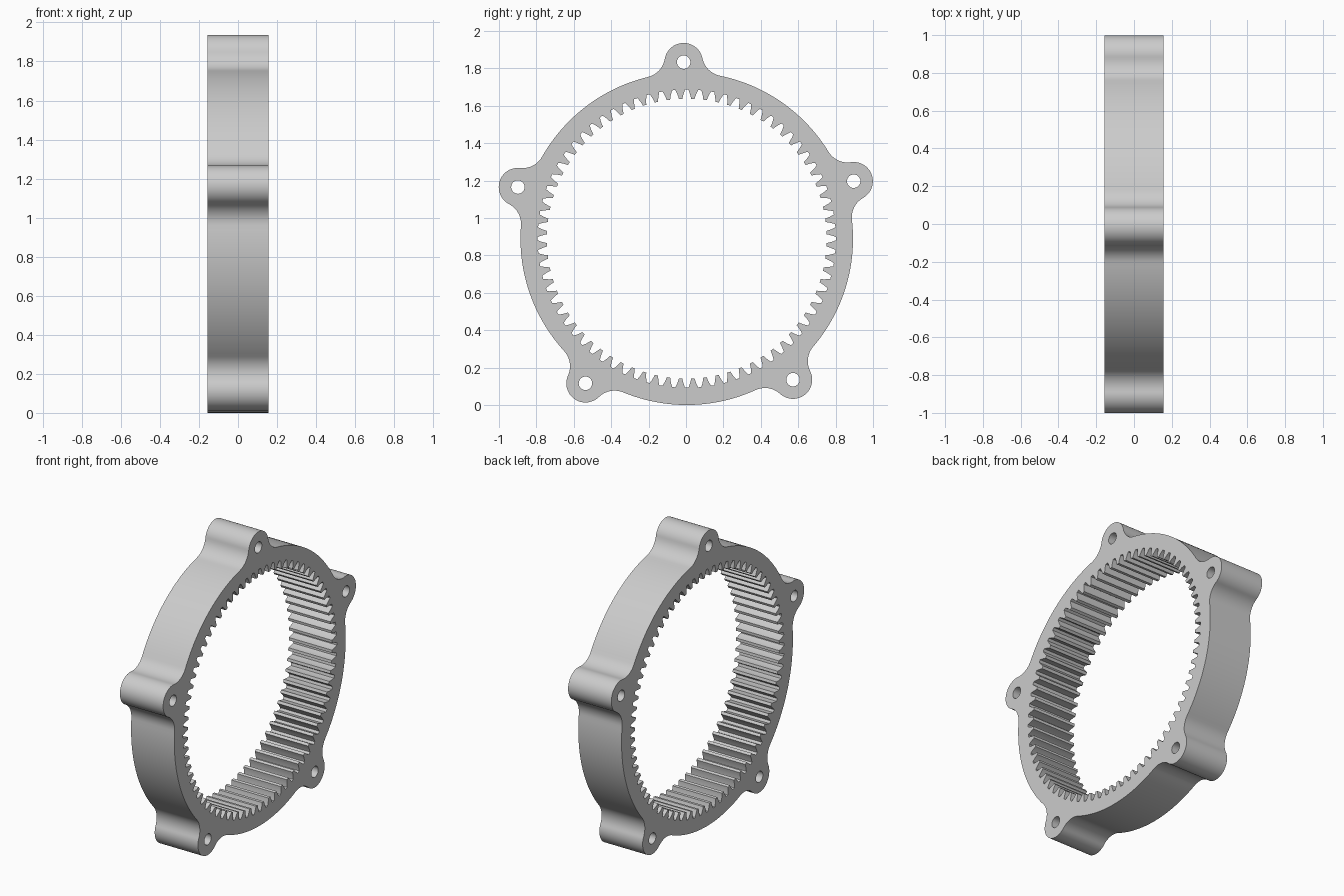
import bpy, bmesh
from math import sin, cos, pi, radians, acos, atan2

if "Cube" in bpy.data.objects:
    bpy.data.objects.remove(bpy.data.objects["Cube"])

CY, CZ = 0.004, 0.889        # ring centre in the y-z plane
HALF = 0.157                 # half thickness along x
R_OUT, R_ROOT, R_TIP = 0.889, 0.797, 0.748
LUG_D, LUG_R, HOLE_R, FILLET = 0.944, 0.1025, 0.036, 0.12
LUGS = [radians(19 + 72 * k) for k in range(5)]
TEETH = 72


def polar(r, a, c=(0.0, 0.0)):
    return (c[0] + r * cos(a), c[1] + r * sin(a))


def arc(c, r, a0, a1, n):
    return [polar(r, a0 + (a1 - a0) * i / n, c) for i in range(n + 1)]


# Outer outline: ring arcs, concave fillets and round lugs
b, c = R_OUT + FILLET, LUG_R + FILLET
spread = acos((LUG_D**2 + b**2 - c**2) / (2 * LUG_D * b))
fx, fy = polar(b, spread)
swing = atan2(fy, fx - LUG_D)          # lug angle where the fillet starts
f_lug, f_ring = swing - pi, spread - pi


def lug_outline(a):
    before, after = polar(b, a - spread), polar(b, a + spread)
    pts = arc(before, FILLET, a - f_ring, a - f_lug, 10)
    pts += arc(polar(LUG_D, a), LUG_R, a - swing, a + swing, 32)[1:]
    pts += arc(after, FILLET, a + f_lug, a + f_ring, 10)[1:]
    pts += arc((0, 0), R_OUT, a + spread, a + radians(72) - spread, 32)[1:-1]
    return pts


outer = [p for a in LUGS for p in lug_outline(a)]

# Internal teeth: half width as a fraction of the pitch at each radius
flank = [(R_ROOT, .375), (.787, .315), (.775, .25), (.762, .19), (R_TIP, .14)]
pitch = 2 * pi / TEETH
gear = []
for i in range(TEETH):
    a = pi / 2 + (i + 0.5) * pitch
    gear += [polar(r, a - w * pitch) for r, w in flank]
    gear += [polar(r, a + w * pitch) for r, w in reversed(flank)]

# Bolt holes
holes = [arc(polar(LUG_D, a), HOLE_R, 0, 2 * pi, 28)[:-1] for a in LUGS]

# Fill the profile and extrude it along x
bm = bmesh.new()
for loop in [outer, gear] + holes:
    vs = [bm.verts.new((-HALF, y + CY, z + CZ)) for y, z in loop]
    for i, v in enumerate(vs):
        bm.edges.new((vs[i - 1], v))
bmesh.ops.triangle_fill(bm, edges=bm.edges[:], use_beauty=True, normal=(-1, 0, 0))
ext = bmesh.ops.extrude_face_region(bm, geom=bm.faces[:], use_keep_orig=True)
moved = [g for g in ext["geom"] if isinstance(g, bmesh.types.BMVert)]
bmesh.ops.translate(bm, verts=moved, vec=(2 * HALF, 0, 0))
bmesh.ops.recalc_face_normals(bm, faces=bm.faces[:])

mesh = bpy.data.meshes.new("ring_gear")
bm.to_mesh(mesh)
bm.free()
ring = bpy.data.objects.new("ring_gear", mesh)
bpy.context.collection.objects.link(ring)
bpy.context.view_layer.objects.active = ring
ring.select_set(True)
bpy.ops.object.shade_smooth_by_angle(angle=radians(25))
